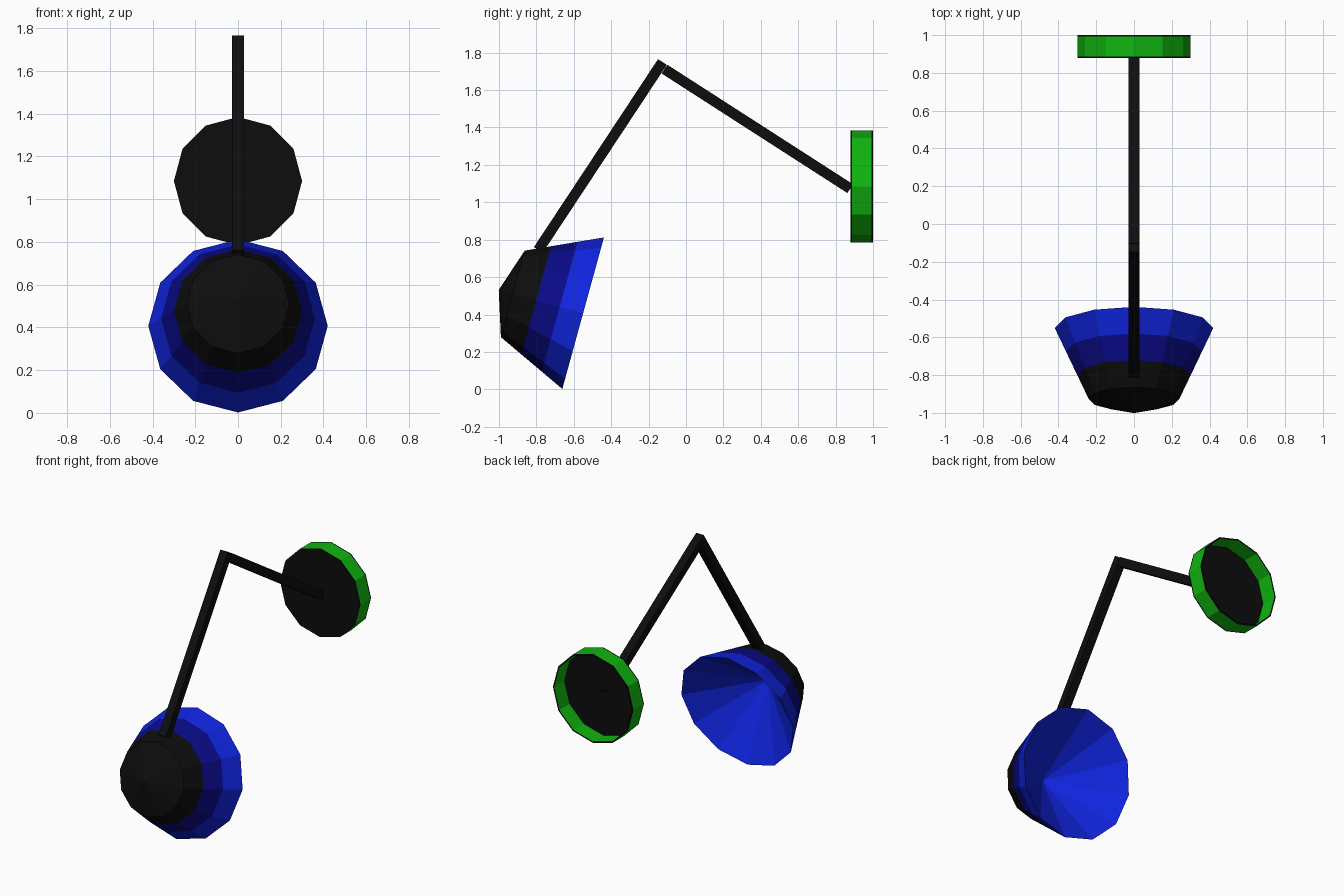
import bpy, bmesh, math
from mathutils import Vector

if "Cube" in bpy.data.objects:
    bpy.data.objects.remove(bpy.data.objects["Cube"])


def material(name, rgb):
    m = bpy.data.materials.new(name)
    m.diffuse_color = (*rgb, 1)
    m.use_nodes = True
    m.node_tree.nodes["Principled BSDF"].inputs["Base Color"].default_value = m.diffuse_color
    return m


BLACK = material("black", (0.004, 0.004, 0.004))
GREEN = material("green", (0.005, 0.46, 0.005))
NAVY = material("navy", (0.003, 0.003, 0.25))
BLUE = material("blue", (0.005, 0.018, 0.75))


def finish(name, bm, mats):
    bmesh.ops.recalc_face_normals(bm, faces=bm.faces[:])
    me = bpy.data.meshes.new(name)
    bm.to_mesh(me)
    bm.free()
    for m in mats:
        me.materials.append(m)
    ob = bpy.data.objects.new(name, me)
    bpy.context.collection.objects.link(ob)
    return ob


def lathe(name, origin, axis, profile, colours, mats, n=12):
    """Turn (distance, radius) points about an axis in the YZ plane."""
    axis, o = Vector(axis).normalized(), Vector(origin)
    u = Vector((1, 0, 0))
    v = axis.cross(u)
    bm = bmesh.new()
    rings = []
    for t, r in profile:
        c = o + axis * t
        if r == 0:
            rings.append([bm.verts.new(c)] * n)
        else:
            angles = [2 * math.pi * i / n for i in range(n)]
            rings.append([bm.verts.new(c + r * (math.cos(a) * u + math.sin(a) * v)) for a in angles])
    for a, b, col in zip(rings, rings[1:], colours):
        for i in range(n):
            j = (i + 1) % n
            quad = list(dict.fromkeys((a[i], a[j], b[j], b[i])))
            bm.faces.new(quad).material_index = col
    return finish(name, bm, mats)


def bar(name, start, end, size):
    a, b = Vector(start), Vector(end)
    bm = bmesh.new()
    bmesh.ops.create_cube(bm, size=1)
    bmesh.ops.scale(bm, vec=(size, size, (b - a).length), verts=bm.verts)
    ob = finish(name, bm, [BLACK])
    ob.location = (a + b) / 2
    ob.rotation_euler = (-math.atan2(b.y - a.y, b.z - a.z), 0, 0)
    return ob


# Lamp shade: flared banded shell, domed cap, conical hollow inside
lathe("lamp_shade", (0, -0.55, 0.407), (0, -0.964, 0.265),
      [(0.468, 0), (0.39, 0.24), (0.26, 0.30), (0.13, 0.36), (0, 0.42), (0.34, 0)],
      [0, 0, 1, 2, 2], [BLACK, NAVY, BLUE])

# Wall mount: shallow cup, open at the back, green wall with black edges
lathe("wall_mount", (0, 0.88, 1.085), (0, 1, 0),
      [(0, 0), (0, 0.30), (0.008, 0.30), (0.112, 0.30), (0.12, 0.30),
       (0.12, 0.292), (0.008, 0.292), (0.008, 0)],
      [0, 0, 1, 0, 0, 1, 0], [BLACK, GREEN])

# Two straight arms meeting at the elbow
bar("upper_arm", (0, -0.115, 1.712), (0, 0.878, 1.073), 0.056)
bar("lower_arm", (0, -0.126, 1.75), (0, -0.79, 0.745), 0.056)
